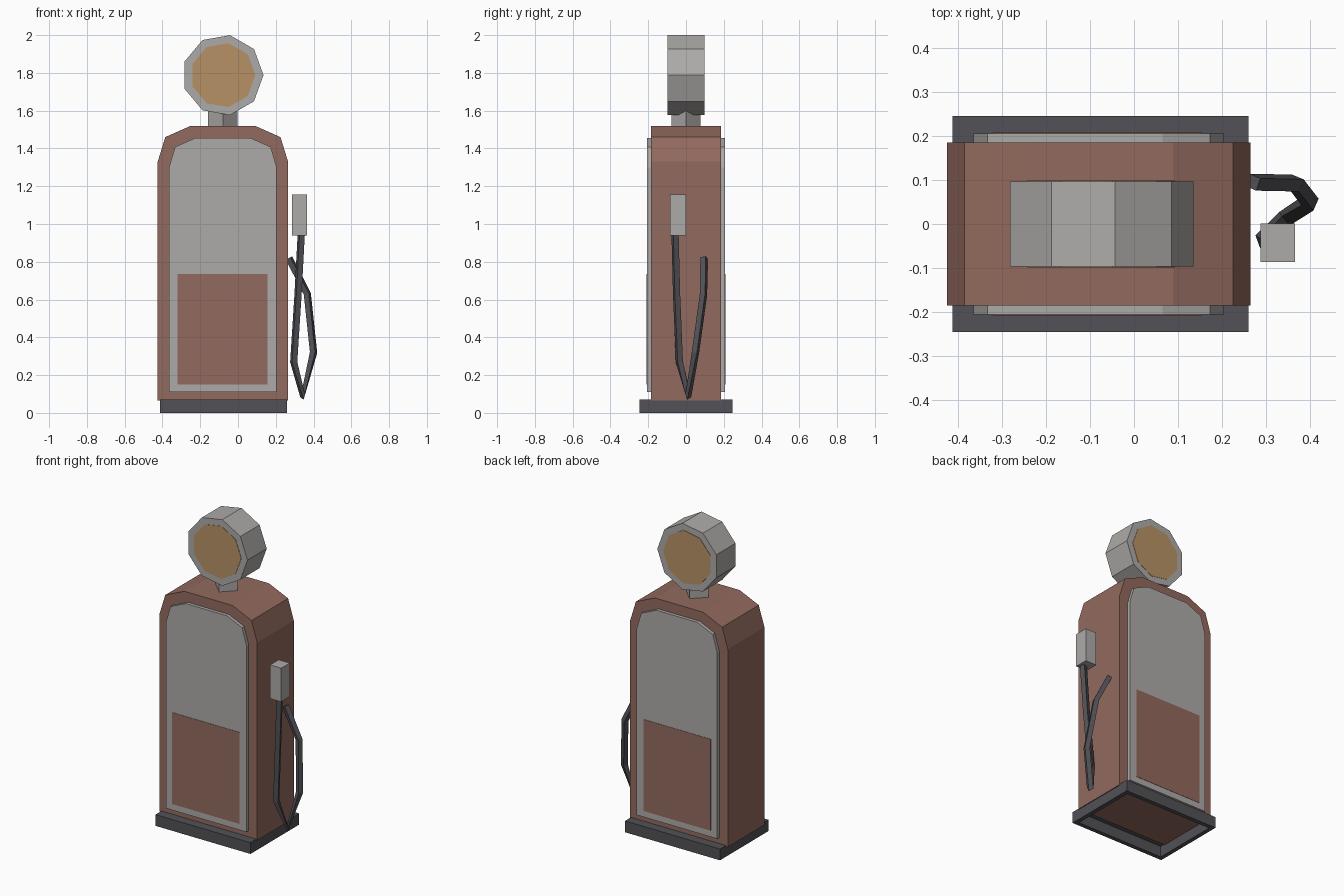
import bpy, bmesh, math

default = bpy.data.objects.get("Cube")
if default:
    bpy.data.objects.remove(default, do_unlink=True)

CX = -0.08  # cabinet centre line


def material(name, rgb):
    m = bpy.data.materials.new(name)
    m.use_nodes = True
    m.diffuse_color = (*rgb, 1)
    m.node_tree.nodes["Principled BSDF"].inputs["Base Color"].default_value = (*rgb, 1)
    return m


red = material("faded red paint", (0.29, 0.145, 0.112))
grey = material("light grey metal", (0.42, 0.41, 0.395))
dark = material("dark rubber", (0.084, 0.084, 0.095))
amber = material("amber glass", (0.47, 0.29, 0.13))


def prism(name, profile, y0, y1, mat):
    """Extrude an x-z profile from y0 to y1."""
    bm = bmesh.new()
    face = bm.faces.new([bm.verts.new((x, y0, z)) for x, z in profile])
    new = bmesh.ops.extrude_face_region(bm, geom=[face])["geom"]
    verts = [v for v in new if isinstance(v, bmesh.types.BMVert)]
    bmesh.ops.translate(bm, verts=verts, vec=(0, y1 - y0, 0))
    bmesh.ops.recalc_face_normals(bm, faces=bm.faces)
    mesh = bpy.data.meshes.new(name)
    bm.to_mesh(mesh)
    bm.free()
    obj = bpy.data.objects.new(name, mesh)
    bpy.context.collection.objects.link(obj)
    mesh.materials.append(mat)
    return obj


def box(name, x0, x1, y0, y1, z0, z1, mat):
    return prism(name, [(x0, z0), (x1, z0), (x1, z1), (x0, z1)], y0, y1, mat)


def arch(bottom, steps):
    """Symmetric arched outline from (half width, height) steps."""
    half = [(steps[0][0], bottom)] + steps
    return [(CX + w, z) for w, z in half] + [(CX - w, z) for w, z in reversed(half)]


def ring(cx, cz, radius, sides):
    return [(cx + radius * math.cos(math.tau * i / sides),
             cz + radius * math.sin(math.tau * i / sides)) for i in range(sides)]


# Cabinet
prism("cabinet", arch(0.065, [(0.345, 1.33), (0.305, 1.46), (0.17, 1.52)]),
      -0.185, 0.185, red)

# Front and back panels with the painted lower section
panel = arch(0.11, [(0.285, 1.30), (0.253, 1.408), (0.145, 1.456)])
for side, s in (("front", -1), ("back", 1)):
    prism(side + "_panel", panel, s * 0.18, s * 0.206, grey)
    box(side + "_lower_panel", -0.32, 0.155, s * 0.204, s * 0.208, 0.15, 0.735, red)

# Plinth, hollow underneath
plinth = box("plinth", -0.412, 0.26, -0.245, 0.245, 0, 0.072, dark)
bm = bmesh.new()
bm.from_mesh(plinth.data)
bm.faces.ensure_lookup_table()
bottom = min(bm.faces, key=lambda f: f.calc_center_median().z)
bmesh.ops.inset_region(bm, faces=[bottom], thickness=0.038)
recess = bmesh.ops.extrude_face_region(bm, geom=[bottom])["geom"]
bmesh.ops.translate(bm, vec=(0, 0, 0.07),
                    verts=[v for v in recess if isinstance(v, bmesh.types.BMVert)])
if bottom.is_valid:
    bmesh.ops.delete(bm, geom=[bottom], context='FACES_ONLY')
bmesh.ops.recalc_face_normals(bm, faces=bm.faces)
bm.to_mesh(plinth.data)
bm.free()

# Neck, a square post turned on its corner
bpy.ops.mesh.primitive_cylinder_add(vertices=4, radius=0.078, depth=0.13,
                                    location=(CX, 0, 1.565))
neck = bpy.context.object
neck.name = "neck"
neck.data.materials.append(grey)

# Globe with glass on both faces
prism("globe", ring(CX, 1.788, 0.215, 9), -0.097, 0.097, grey)
for side, s in (("front", -1), ("back", 1)):
    prism(side + "_glass", ring(CX, 1.788, 0.172, 9), s * 0.095, s * 0.099, amber)

# Nozzle
box("nozzle", 0.287, 0.366, -0.086, 0.001, 0.94, 1.155, grey)

# Hose
path = [(0.335, -0.058, 0.95), (0.318, -0.05, 0.63), (0.295, -0.035, 0.27),
        (0.342, 0.012, 0.09), (0.4, 0.05, 0.32), (0.367, 0.093, 0.63), (0.27, 0.095, 0.82)]
curve = bpy.data.curves.new("hose", 'CURVE')
curve.dimensions = '3D'
curve.bevel_depth = 0.021
curve.bevel_resolution = 0
curve.use_fill_caps = True
spline = curve.splines.new('POLY')
spline.points.add(len(path) - 1)
for point, co in zip(spline.points, path):
    point.co = (*co, 1)
curve.materials.append(dark)
hose = bpy.data.objects.new("hose", curve)
bpy.context.collection.objects.link(hose)
bpy.ops.object.select_all(action='DESELECT')
hose.select_set(True)
bpy.context.view_layer.objects.active = hose
bpy.ops.object.convert(target='MESH')
for poly in hose.data.polygons:
    poly.use_smooth = False
